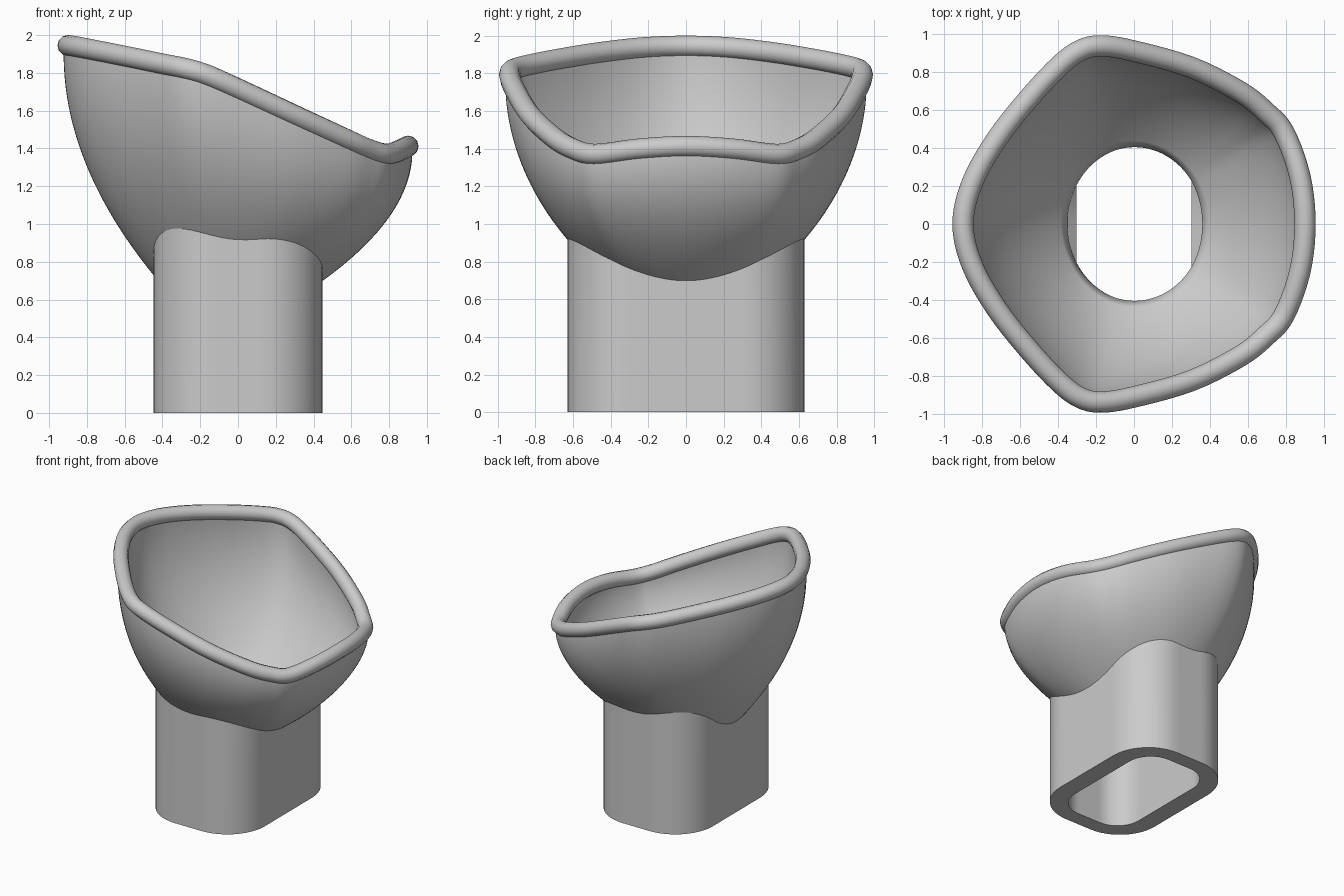
import bpy
import math
from mathutils import Vector
from mathutils.bvhtree import BVHTree

cube = bpy.data.objects.get("Cube")
if cube:
    bpy.data.objects.remove(cube)

grey = bpy.data.materials.new("plain_grey")
grey.use_nodes = True
colour = (0.6, 0.6, 0.6, 1)
grey.diffuse_color = colour
grey.node_tree.nodes["Principled BSDF"].inputs["Base Color"].default_value = colour


def loft(name, rings, closed=False):
    """Skin a list of equal rings; closed also joins the last to the first."""
    n, m = len(rings[0]), len(rings)
    verts = [p for ring in rings for p in ring]
    faces = []
    for j in range(m if closed else m - 1):
        a, b = j * n, (j + 1) % m * n
        faces += [(a + i, a + (i + 1) % n, b + (i + 1) % n, b + i) for i in range(n)]
    mesh = bpy.data.meshes.new(name)
    mesh.from_pydata(verts, [], faces)
    mesh.materials.append(grey)
    obj = bpy.data.objects.new(name, mesh)
    bpy.context.collection.objects.link(obj)
    return obj, verts, faces


def smooth(obj, angle):
    bpy.ops.object.select_all(action="DESELECT")
    obj.select_set(True)
    bpy.context.view_layer.objects.active = obj
    bpy.ops.object.shade_smooth_by_angle(angle=math.radians(angle))


def closed_spline(points, steps):
    """Catmull-Rom curve through a closed loop of points."""
    out, n = [], len(points)
    for i in range(n):
        a, b, c, d = (points[(i + k) % n] for k in (-1, 0, 1, 2))
        for s in range(steps):
            t = s / steps
            out.append(0.5 * (2 * b + (c - a) * t + (2 * a - 5 * b + 4 * c - d) * t ** 2
                              + (3 * b - a - 3 * c + d) * t ** 3))
    return out


def rounded_rect(hx, hy, r, steps=12):
    """Counter-clockwise rounded rectangle outline with divided straight sides."""
    corners = []
    for k, (sx, sy) in enumerate([(1, 1), (-1, 1), (-1, -1), (1, -1)]):
        angles = [(k + s / steps) * math.pi / 2 for s in range(steps + 1)]
        corners.append([Vector((sx * (hx - r) + r * math.cos(a),
                                sy * (hy - r) + r * math.sin(a), 0)) for a in angles])
    ring = []
    for k, arc in enumerate(corners):
        nxt = corners[(k + 1) % 4][0]
        ring += arc + [arc[-1].lerp(nxt, s / steps) for s in range(1, steps)]
    return ring


# Rim centre line: half of it, mirrored across y
half = [Vector(p) for p in [
    (0.9, 0, 1.412), (0.873, 0.25, 1.398), (0.79, 0.48, 1.37), (0.695, 0.588, 1.395),
    (0.56, 0.695, 1.455), (0.3, 0.825, 1.575), (0, 0.91, 1.715), (-0.17, 0.937, 1.79),
    (-0.28, 0.915, 1.823), (-0.39, 0.835, 1.845), (-0.55, 0.665, 1.878),
    (-0.72, 0.45, 1.912), (-0.85, 0.22, 1.937), (-0.9, 0, 1.945)]]
mirrored = [Vector((p.x, -p.y, p.z)) for p in half[-2:0:-1]]
rim_path = closed_spline(half + mirrored, 5)

# Cup: rounded sides from an oval hole up to the rim
BASE_Z = 0.655
rings = []
for j in range(33):
    t = j / 32
    ring = []
    for p in rim_path:
        a = math.atan2(p.y, p.x)
        c, s = math.cos(a), math.sin(a)
        base = Vector((0.385 * c, 0.435 * s, BASE_Z + 0.06 * s * s))
        bulge = Vector(((1.05 * p.x + 0.94 * c) / 2, (1.05 * p.y + 0.98 * s) / 2,
                        BASE_Z + 0.5 * (p.z - BASE_Z) + 0.02 * s * s))
        top = Vector((1.025 * p.x, 1.025 * p.y, p.z))
        ring.append(base * (1 - t) ** 2 + bulge * 2 * t * (1 - t) + top * t ** 2)
    rings.append(ring)
cup, cup_verts, cup_faces = loft("cup", rings)
wall = cup.modifiers.new("wall", "SOLIDIFY")
wall.thickness = 0.045
wall.offset = -1
smooth(cup, 40)

# Rim bead: round tube swept along the rim
tube = []
for i, p in enumerate(rim_path):
    along = (rim_path[(i + 1) % len(rim_path)] - rim_path[i - 1]).normalized()
    side = along.cross(Vector((0, 0, 1))).normalized()
    up = side.cross(along)
    tube.append([p + 0.056 * (side * math.cos(k * math.pi / 6) + up * math.sin(k * math.pi / 6))
                 for k in range(12)])
rim, _, _ = loft("rim_bead", tube, closed=True)
rim.data.flip_normals()
smooth(rim, 60)

# Neck: hollow rounded tube whose top follows the underside of the cup
cup_tree = BVHTree.FromPolygons(cup_verts, cup_faces)


def raised(ring):
    top = []
    for p in ring:
        hit = cup_tree.ray_cast(p, Vector((0, 0, 1)))[0]
        top.append(Vector((p.x, p.y, hit.z + 0.008 if hit else BASE_Z - 0.04)))
    return top


outer = rounded_rect(0.447, 0.63, 0.33)
inner = rounded_rect(0.302, 0.51, 0.2)
neck, _, _ = loft("neck", [outer, raised(outer), raised(inner), inner], closed=True)
smooth(neck, 35)
